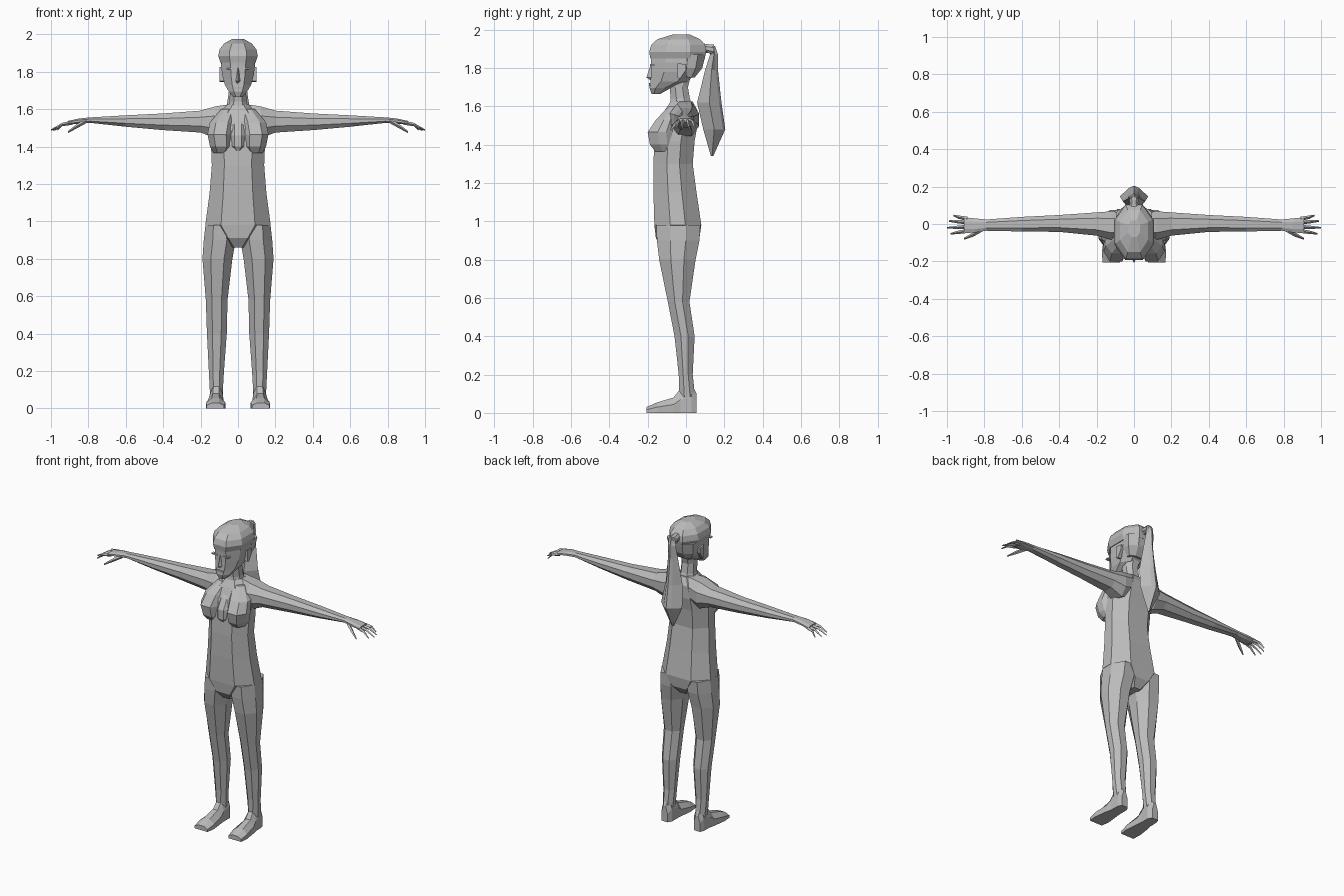
import bpy, bmesh, math
from mathutils import Vector

GREY = bpy.data.materials.new("plain grey")
GREY.diffuse_color = (0.5, 0.5, 0.5, 1)


def loft(name, rings, mirror=False):
    """Skin a list of equal-length point rings, capped at both ends."""
    bm = bmesh.new()
    vs = [[bm.verts.new(p) for p in r] for r in rings]
    n = len(vs[0])
    for a, b in zip(vs, vs[1:]):
        for i in range(n):
            bm.faces.new((a[i], a[(i + 1) % n], b[(i + 1) % n], b[i]))
    bm.faces.new(vs[0])
    bm.faces.new(vs[-1])
    bmesh.ops.recalc_face_normals(bm, faces=bm.faces)
    me = bpy.data.meshes.new(name)
    bm.to_mesh(me)
    bm.free()
    me.materials.append(GREY)
    ob = bpy.data.objects.new(name, me)
    bpy.context.collection.objects.link(ob)
    if mirror:
        ob.modifiers.new("mirror", 'MIRROR').use_mirror_merge = False
    return ob


def section(a0, a1, b0, b1, ca=0.25, cb=0.3):
    """Rectangle with cut corners, as 2D points."""
    da, db = (a1 - a0) * ca, (b1 - b0) * cb
    return [(a0 + da, b0), (a1 - da, b0), (a1, b0 + db), (a1, b1 - db),
            (a1 - da, b1), (a0 + da, b1), (a0, b1 - db), (a0, b0 + db)]


def upright(name, rows, mirror=False, ca=0.25, cb=0.3):
    """Rows of (z, x0, x1, y front, y back)."""
    return loft(name, [[(x, y, r[0]) for x, y in section(*r[1:], ca, cb)]
                       for r in rows], mirror)


def centred(name, rows, ca=0.25, cb=0.3):
    """Rows of (z, half width, y front, y back)."""
    return upright(name, [(z, -w, w, f, b) for z, w, f, b in rows], False, ca, cb)


def box(name, x0, x1, y0, y1, z0, z1, mirror=False):
    return loft(name, [[(x0, y0, z), (x1, y0, z), (x1, y1, z), (x0, y1, z)]
                       for z in (z0, z1)], mirror)


# Trunk and neck
centred("torso", [
    (0.86, 0.04, -0.12, 0.03), (0.91, 0.10, -0.157, 0.07),
    (0.98, 0.175, -0.165, 0.08), (1.15, 0.152, -0.17, 0.055),
    (1.30, 0.14, -0.17, 0.035), (1.42, 0.145, -0.165, 0.045),
    (1.50, 0.14, -0.15, 0.06), (1.58, 0.105, -0.11, 0.06),
    (1.625, 0.055, -0.08, 0.035)], 0.24, 0.34)
centred("neck", [(1.58, 0.06, -0.09, 0.045), (1.64, 0.045, -0.08, 0.02),
                 (1.70, 0.043, -0.085, 0.01), (1.78, 0.045, -0.09, 0.03)])

# Chest
upright("bust", [
    (1.365, 0.05, 0.13, -0.16, -0.05), (1.40, 0.03, 0.15, -0.188, -0.05),
    (1.465, 0.03, 0.163, -0.2, -0.05), (1.53, 0.02, 0.15, -0.157, -0.04),
    (1.60, 0.01, 0.09, -0.09, -0.03)], True, 0.25, 0.35)
upright("breastbone", [
    (1.375, -0.012, 0.012, -0.165, -0.1), (1.40, -0.04, 0.04, -0.18, -0.1),
    (1.46, -0.04, 0.04, -0.18, -0.1), (1.52, -0.04, 0.04, -0.145, -0.1),
    (1.60, -0.03, 0.03, -0.085, -0.05)])

# Legs
upright("leg", [
    (0.08, 0.082, 0.15, -0.035, 0.048), (0.20, 0.075, 0.156, -0.038, 0.035),
    (0.40, 0.06, 0.166, -0.06, 0.045), (0.58, 0.056, 0.172, -0.095, 0.018),
    (0.80, 0.03, 0.19, -0.14, 0.05), (0.90, 0.012, 0.183, -0.152, 0.07),
    (0.98, 0.02, 0.174, -0.155, 0.075)], True, 0.28, 0.32)

# Feet
loft("foot", [[(a, y, 0), (b, y, 0), (b, y, t * 0.55), (b * 0.7 + a * 0.3, y, t),
               (a * 0.7 + b * 0.3, y, t), (a, y, t * 0.55)]
              for y, a, b, t in [
                  (0.055, 0.095, 0.14, 0.10), (0.03, 0.08, 0.15, 0.15),
                  (-0.03, 0.08, 0.152, 0.125), (-0.065, 0.077, 0.16, 0.08),
                  (-0.15, 0.068, 0.172, 0.055), (-0.207, 0.075, 0.168, 0.03)]], True)

# Arms with palms; rows of (x, y front, y back, z low, z high)
ARM = [(0.03, -0.06, 0.055, 1.48, 1.628), (0.12, -0.085, 0.068, 1.445, 1.615),
       (0.20, -0.062, 0.062, 1.475, 1.592), (0.40, -0.042, 0.048, 1.488, 1.577),
       (0.60, -0.04, 0.038, 1.506, 1.567), (0.79, -0.036, 0.024, 1.527, 1.556),
       (0.85, -0.046, 0.03, 1.522, 1.55), (0.91, -0.048, 0.036, 1.517, 1.537)]
loft("arm", [[(x, y, z) for y, z in section(f, b, lo, hi)]
             for x, f, b, lo, hi in ARM], True)


def finger(name, points, radii):
    """Tapering four-sided digit running along x."""
    loft(name, [[Vector(p) + Vector((0, r * math.cos(a), r * math.sin(a)))
                 for a in [k * math.pi / 2 for k in range(4)]]
                for p, r in zip(points, radii)], True)


for name, y0, y1, tip in [("little_finger", 0.028, 0.046, 0.965),
                          ("ring_finger", 0.008, 0.016, 0.99),
                          ("middle_finger", -0.015, -0.02, 1.0),
                          ("index_finger", -0.037, -0.052, 0.98)]:
    finger(name, [(0.89, y0, 1.527), (0.94, (y0 + y1) / 2, 1.518), (tip, y1, 1.488)],
           (0.011, 0.009, 0.004))
finger("thumb", [(0.81, -0.028, 1.538), (0.86, -0.056, 1.51), (0.91, -0.08, 1.477)],
       (0.012, 0.012, 0.005))

# Head and face
centred("head", [
    (1.665, 0.025, -0.18, -0.135), (1.695, 0.05, -0.19, -0.08),
    (1.73, 0.07, -0.185, 0.01), (1.78, 0.084, -0.182, 0.06),
    (1.83, 0.09, -0.182, 0.085), (1.88, 0.088, -0.185, 0.09)], 0.28, 0.28)
loft("nose", [[(-w, -0.17, z), (0, f, z), (w, -0.17, z)] for z, w, f in [
    (1.735, 0.012, -0.18), (1.75, 0.02, -0.207), (1.775, 0.014, -0.198),
    (1.82, 0.01, -0.184)]])
box("lips", -0.025, 0.025, -0.192, -0.17, 1.705, 1.722)
box("eyelid", 0.02, 0.062, -0.187, -0.165, 1.812, 1.819, True)
loft("ear", [[(x, y, z) for y, z in [(-0.045, 1.75), (-0.03, 1.745),
                                     (0.0, 1.79), (0.0, 1.82), (-0.045, 1.825)]]
             for x in (0.075, 0.1)], True)

# Hair: cap, bound tail and knot
centred("hair_cap", [
    (1.85, 0.094, -0.186, 0.098), (1.885, 0.106, -0.192, 0.104),
    (1.92, 0.098, -0.182, 0.1), (1.95, 0.075, -0.15, 0.075),
    (1.975, 0.032, -0.07, 0.02)], 0.28, 0.28)
upright("back_hair", [
    (1.75, -0.06, 0.06, -0.01, 0.045), (1.80, -0.085, 0.085, -0.03, 0.085),
    (1.87, -0.096, 0.096, -0.03, 0.102)], False, 0.28)
loft("hair_knot", [[(x, y, z) for x, z in section(-w, w, lo, hi)]
                   for y, w, lo, hi in [(0.08, 0.03, 1.865, 1.93),
                                        (0.11, 0.022, 1.88, 1.925),
                                        (0.145, 0.026, 1.87, 1.922)]])
loft("ponytail", [[(0, f, z), (w, (f + b) / 2, z), (w * 0.35, b - 0.012, z),
                   (0, b, z), (-w * 0.35, b - 0.012, z), (-w, (f + b) / 2, z)]
                  for z, w, f, b in [
                      (1.915, 0.022, 0.12, 0.152), (1.87, 0.028, 0.125, 0.167),
                      (1.79, 0.035, 0.1, 0.167), (1.62, 0.06, 0.058, 0.185),
                      (1.48, 0.076, 0.09, 0.205), (1.34, 0.008, 0.13, 0.142)]])
